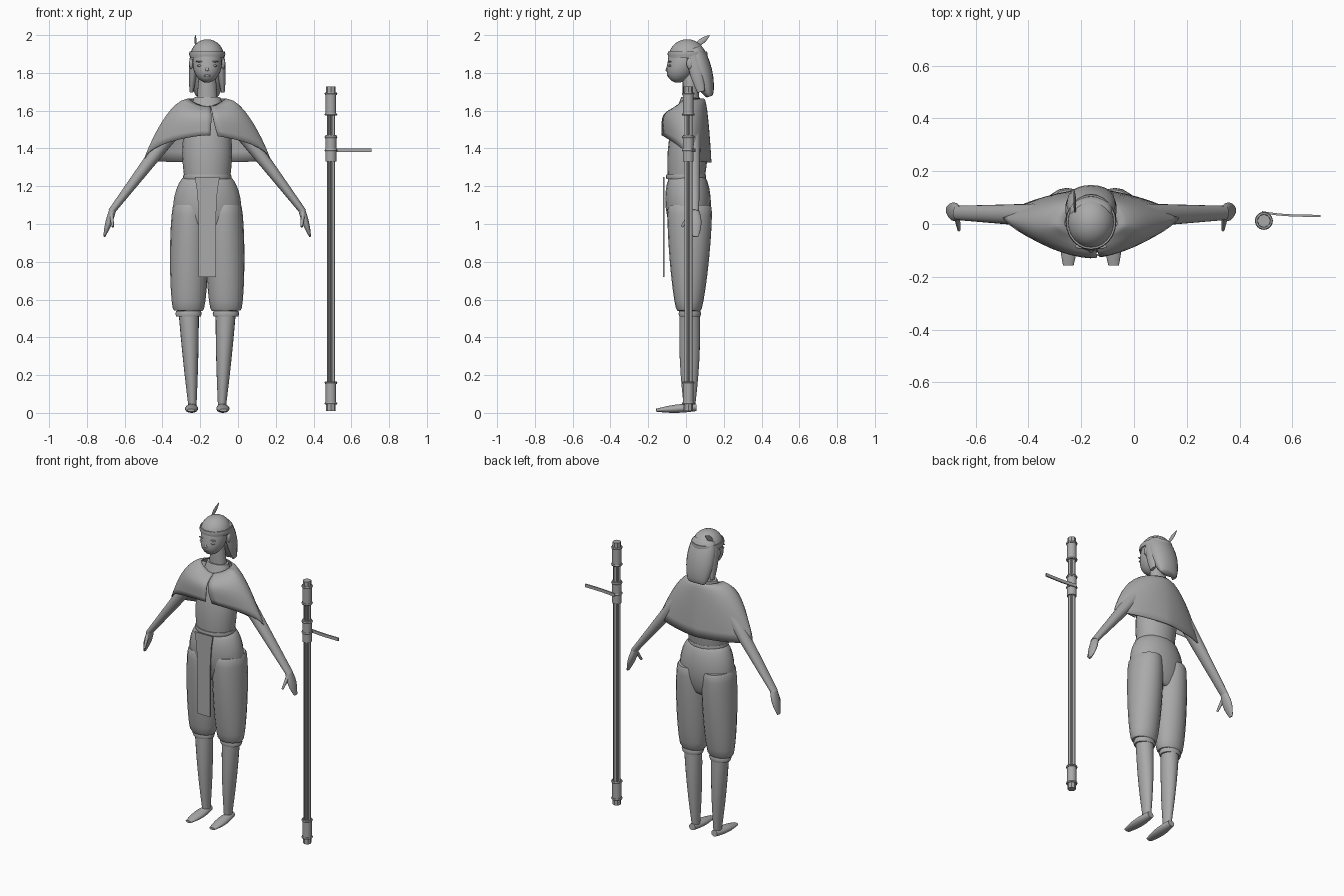
import bpy, bmesh, math
from mathutils import Vector

if "Cube" in bpy.data.objects:
    bpy.data.objects.remove(bpy.data.objects["Cube"])

FIGURE = Vector((-0.163, 0, 0))
STAFF = Vector((0.492, 0.012, 0))

grey = bpy.data.materials.new("plain grey")
grey.use_nodes = True
grey.diffuse_color = (0.4, 0.4, 0.4, 1)
shader = grey.node_tree.nodes["Principled BSDF"]
shader.inputs["Base Color"].default_value = grey.diffuse_color


def finish(name, bm, sharp_angle=50):
    """Turn a bmesh into a smooth shaded object."""
    bmesh.ops.remove_doubles(bm, verts=bm.verts, dist=0.0001)
    bmesh.ops.recalc_face_normals(bm, faces=bm.faces)
    mesh = bpy.data.meshes.new(name)
    bm.to_mesh(mesh)
    bm.free()
    mesh.materials.append(grey)
    obj = bpy.data.objects.new(name, mesh)
    bpy.context.collection.objects.link(obj)
    bpy.ops.object.select_all(action='DESELECT')
    obj.select_set(True)
    bpy.context.view_layer.objects.active = obj
    bpy.ops.object.shade_smooth_by_angle(angle=math.radians(sharp_angle))
    return obj


def skin(bm, rings, closed=True, caps=True):
    """Bridge successive rings of points with quads."""
    loops = [[bm.verts.new(point) for point in ring] for ring in rings]
    count = len(loops[0])
    for low, high in zip(loops, loops[1:]):
        for i in range(count if closed else count - 1):
            j = (i + 1) % count
            bm.faces.new((low[i], low[j], high[j], high[i]))
    if caps:
        bm.faces.new(loops[0])
        bm.faces.new(loops[-1])


def circle(sides):
    """Cosine and sine pairs around a full turn."""
    angles = [math.tau * i / sides for i in range(sides)]
    return [(math.cos(angle), math.sin(angle)) for angle in angles]


def mirrored(point, side):
    return FIGURE + Vector((side * point[0], point[1], point[2]))


def limb(name, start, end, start_size, end_size, bulge=(0, 0), puff=1, side=1):
    """Tapered oval tube that swells between its ends."""
    start, end = mirrored(start, side), mirrored(end, side)
    along = (end - start).normalized()
    across = Vector((1, 0, 0))
    across = (across - along * across.dot(along)).normalized()
    depth = along.cross(across)
    steps = 10
    rings = []
    for step in range(steps + 1):
        t = (1 - math.cos(math.pi * step / steps)) / 2
        swell = max(0, math.sin(math.pi * t)) ** puff
        wide, deep = (a + (b - a) * t + extra * swell
                      for a, b, extra in zip(start_size, end_size, bulge))
        centre = start.lerp(end, t)
        rings.append([centre + across * wide * c + depth * deep * s
                      for c, s in circle(20)])
    bm = bmesh.new()
    skin(bm, rings)
    return finish(name, bm)


def hoop(name, centre, wide, deep, height, thickness):
    """Ring with a six sided section."""
    rings = []
    for c, s in circle(6) + circle(1):
        grow = thickness * c
        rings.append([centre + Vector(((wide + grow) * x, (deep + grow) * y, height * s))
                      for x, y in circle(24)])
    bm = bmesh.new()
    skin(bm, rings, caps=False)
    return finish(name, bm)


def blob(name, centre, size, side=1, lean=0, floor=None):
    """Ellipsoid; its lower half may lean forward or be cut away."""
    bm = bmesh.new()
    bmesh.ops.create_uvsphere(bm, u_segments=24, v_segments=14, radius=1)
    bmesh.ops.scale(bm, verts=bm.verts, vec=size)
    for vert in bm.verts:
        vert.co.y += lean * min(0, vert.co.z)
    bmesh.ops.translate(bm, verts=bm.verts, vec=mirrored(centre, side))
    if floor:
        bmesh.ops.bisect_plane(bm, geom=bm.verts[:] + bm.edges[:] + bm.faces[:],
                               plane_co=(0, 0, floor), plane_no=(0, 0, 1),
                               clear_inner=True)
    return finish(name, bm)


def rod(name, low, high, radius, sides=16, groove=1.0):
    """Upright staff section, grooved lengthwise at every third corner."""
    bm = bmesh.new()
    skin(bm, [[STAFF + Vector((radius * x * (1 if i % 3 else groove),
                               radius * y * (1 if i % 3 else groove), z))
               for i, (x, y) in enumerate(circle(sides))] for z in (low, high)])
    return finish(name, bm, 25)


# Limbs and paired features
for label, side in (("left", 1), ("right", -1)):
    limb(label + "_trouser_leg", (0.1, 0.015, 0.54), (0.09, 0.02, 1.1),
         (0.075, 0.06), (0.085, 0.11), bulge=(0.022, 0.02), puff=0.4, side=side)
    hoop(label + "_trouser_cuff", mirrored((0.099, 0.02, 0.525), side),
         wide=0.06, deep=0.05, height=0.018, thickness=0.01)
    limb(label + "_lower_leg", (0.078, 0.018, 0.03), (0.098, 0.02, 0.54),
         (0.021, 0.03), (0.054, 0.054), bulge=(0.003, 0.01), side=side)
    limb(label + "_foot", (0.08, 0.055, 0.03), (0.086, -0.157, 0.014),
         (0.022, 0.02), (0.02, 0.008), bulge=(0.014, 0.008), side=side)
    limb(label + "_arm", (0.1, 0.03, 1.6), (0.508, 0.042, 1.065),
         (0.05, 0.05), (0.018, 0.027), side=side)
    limb(label + "_hand", (0.5, 0.042, 1.075), (0.545, 0.052, 0.933),
         (0.018, 0.026), (0.005, 0.014), bulge=(0.006, 0.015), side=side)
    limb(label + "_thumb", (0.508, 0.03, 1.06), (0.5, -0.022, 0.985),
         (0.012, 0.014), (0.006, 0.007), side=side)
    blob(label + "_ear", (0.084, 0.022, 1.85), (0.012, 0.02, 0.03), side)
    blob(label + "_eye", (0.04, -0.085, 1.838), (0.014, 0.008, 0.006), side)
    blob(label + "_brow", (0.04, -0.085, 1.86), (0.02, 0.008, 0.004), side)
    limb(label + "_hair_lock", (0.083, 0.08, 1.7), (0.07, 0.03, 1.9),
         (0.01, 0.02), (0.02, 0.03), bulge=(0.006, 0.01), side=side)

# Trunk
limb("trouser_hips", (0, 0.02, 0.93), (0, 0.005, 1.25), (0.13, 0.07), (0.12, 0.09),
     bulge=(0.056, 0.04), puff=0.6)
limb("torso", (0, 0, 1.22), (0, 0.025, 1.67), (0.118, 0.095), (0.07, 0.05),
     bulge=(0.035, 0.03))
limb("neck", (0, 0.028, 1.64), (0, 0.02, 1.8), (0.056, 0.045), (0.044, 0.038))
hoop("waist_belt", mirrored((0, 0, 1.25), 1), wide=0.122, deep=0.1,
     height=0.014, thickness=0.007)

# Hanging sash, flaring upward to the belt
bm = bmesh.new()
rows = []
for step in range(9):
    rise = step / 8
    half = 0.046 + 0.02 * rise ** 6
    z = 0.72 + 0.53 * rise
    rows.append([mirrored((x, y, z), 1) for x, y in
                 ((-half, -0.122), (half, -0.122), (half, -0.114), (-half, -0.114))])
skin(bm, rows)
finish("front_sash", bm)

# Shoulder cape: an open wrap, slit at the front, hem raised over the chest
rings = []
for step in range(10):
    t = (step / 9) ** 1.5
    wide = 0.1 + 0.235 * t ** 0.55
    front = 0.035 + 0.095 * (1 - (1 - t) ** 6)
    back = 0.095 + 0.04 * t ** 0.5
    power = 2 / (2 - 0.6 * t)
    begin, end = math.radians(9 * t * t - 82), math.radians(277)
    ring = []
    for i in range(41):
        angle = begin + (end - begin) * i / 40
        c, s = math.cos(angle), math.sin(angle)
        x = math.copysign(abs(c) ** power, c) * wide
        y = math.copysign(abs(s) ** power, s) * (back if s > 0 else front)
        hem = 1.34 - s * (0.015 if s > 0 else 0.13)
        neckline = 1.665 - 0.04 * max(0, -s) ** 2
        ring.append(mirrored((x, y + 0.025 * t * c * c, neckline + (hem - neckline) * t), 1))
    rings.append(ring)
bm = bmesh.new()
skin(bm, rings, closed=False, caps=False)
cape = finish("shoulder_cape", bm, 60)
cape.modifiers.new("cloth", 'SOLIDIFY').thickness = 0.006

# Head and hair
blob("head", (0, -0.012, 1.855), (0.078, 0.085, 0.107), lean=0.3)
limb("nose", (0, -0.094, 1.845), (0, -0.1, 1.81), (0.004, 0.004), (0.01, 0.009))
blob("mouth", (0, -0.093, 1.786), (0.018, 0.008, 0.006))
blob("hair_crown", (0, 0.006, 1.885), (0.09, 0.098, 0.093), floor=1.88)
limb("back_hair", (0, 0.125, 1.675), (0, 0.04, 1.93), (0.055, 0.015), (0.07, 0.04),
     bulge=(0.03, 0.03), puff=0.6)
hoop("headband", mirrored((0, 0.008, 1.9), 1), wide=0.09, deep=0.1,
     height=0.016, thickness=0.006)
limb("feather", (-0.06, 0.045, 1.94), (-0.063, 0.125, 1.998), (0.003, 0.004),
     (0.002, 0.002), bulge=(0.003, 0.012))

# Staff
rod("staff_shaft", 0.03, 1.7, 0.022, sides=24, groove=0.75)
rod("staff_foot", 0.01, 0.045, 0.025, sides=8)
rod("staff_tip", 1.69, 1.727, 0.025, sides=8)
rod("staff_collar", 1.33, 1.47, 0.029)
for label, low, high in (("bottom", 0.045, 0.16), ("top", 1.575, 1.69)):
    rod("staff_%s_sleeve" % label, low, high, 0.028)
for label, z in (("foot", 0.05), ("lower", 0.16), ("middle", 1.39),
                 ("collar", 1.46), ("upper", 1.58), ("tip", 1.69)):
    hoop("staff_%s_ring" % label, STAFF + Vector((0, 0, z)),
         wide=0.028, deep=0.028, height=0.007, thickness=0.006)

# Side handle, a flat bar curving off the collar
bm = bmesh.new()
rows = []
for step in range(9):
    x = 0.485 + 0.221 * step / 8
    y = 0.031 + 0.014 * (1 - step / 8) ** 3
    rows.append([(x, y + dy, 1.39 + dz) for dy, dz in
                 ((-0.004, -0.01), (0.004, -0.01), (0.004, 0.01), (-0.004, 0.01))])
skin(bm, rows)
finish("staff_handle", bm)
